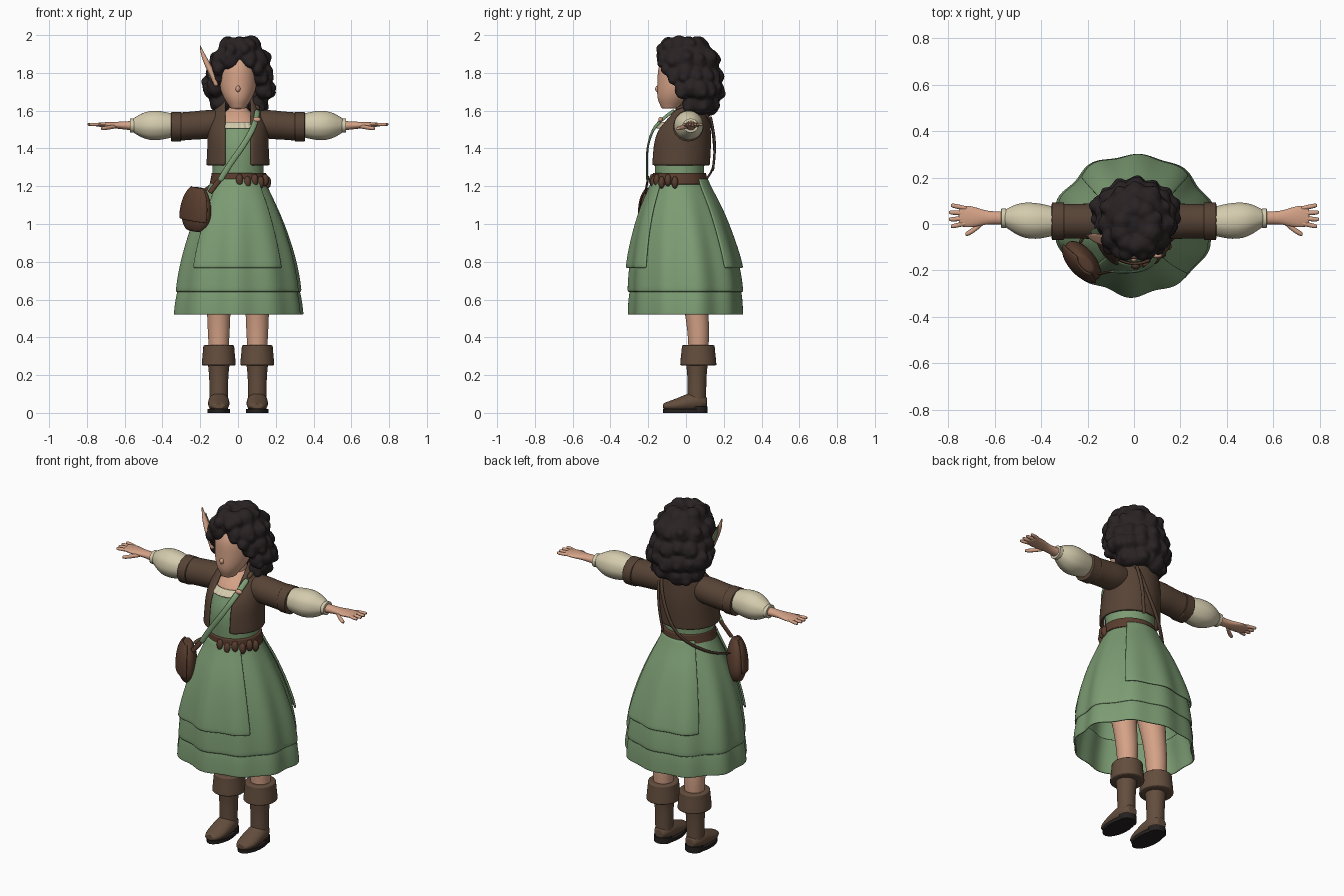
import bpy, bmesh, math, random
from mathutils import Vector, Matrix

if "Cube" in bpy.data.objects:
    bpy.data.objects.remove(bpy.data.objects["Cube"])
random.seed(4)
made = []


def material(name, red, green, blue):
    mat = bpy.data.materials.new(name)
    mat.use_nodes = True
    mat.diffuse_color = (red, green, blue, 1)
    mat.node_tree.nodes["Principled BSDF"].inputs["Base Color"].default_value = mat.diffuse_color
    return mat


GREEN = material("sage_green", .2, .33, .17)
JACKET = material("jacket_brown", .095, .056, .036)
BOOT = material("boot_brown", .125, .075, .047)
LEATHER = material("red_brown_leather", .1, .047, .028)
SKIN = material("skin", .66, .36, .24)
CREAM = material("cream", .66, .6, .42)
HAIR = material("black_brown_hair", .022, .016, .017)
SOLE = material("dark_sole", .018, .015, .014)


def along(values, t):
    """Smooth curve through evenly spaced values, or a constant."""
    if not isinstance(values, tuple):
        return values
    last = len(values) - 1
    i = min(int(t * last), last - 1)
    f = t * last - i
    a, b, c, d = (values[min(max(k, 0), last)] for k in range(i - 1, i + 3))
    return b + f / 2 * (c - a + f * (2 * a - 5 * b + 4 * c - d + f * (3 * (b - c) + d - a)))


def finish(name, bm, mat, levels=1, thick=0):
    bmesh.ops.recalc_face_normals(bm, faces=bm.faces)
    mesh = bpy.data.meshes.new(name)
    bm.to_mesh(mesh)
    bm.free()
    mesh.materials.append(mat)
    ob = bpy.data.objects.new(name, mesh)
    bpy.context.collection.objects.link(ob)
    if thick:
        shell = ob.modifiers.new("thickness", "SOLIDIFY")
        shell.thickness, shell.offset = thick, 0
    if levels:
        smooth = ob.modifiers.new("smooth", "SUBSURF")
        smooth.levels = smooth.render_levels = levels
    made.append(ob)
    return ob


def loft(name, mat, start, end, wide, deep=None, u=0, v=0, axis="Z", sides=18, steps=8,
         arc=None, cap=True, folds=None, round_off=None, grow=0, until=1, **finishing):
    """Skin of ellipses along an axis; the radii and the centre u, v follow smooth curves."""
    bm = bmesh.new()
    rows = []
    for step in range(steps + 1):
        t = until * (1 - math.cos(math.pi * step / steps)) / 2
        p = start + (end - start) * t
        radius_u = along(wide, t) + grow
        radius_v = along(wide if deep is None else deep, t) + grow
        low, high = arc(radius_u) if arc else (0, math.tau)
        row = []
        for i in range(sides + 1 if arc else sides):
            angle = low + (high - low) * i / sides
            k = folds(angle, p) if folds else 1
            if round_off:
                k *= max(.15, 1 - abs(2 * t - 1) ** round_off) ** (1 / round_off)
            a = along(u, t) + radius_u * k * math.sin(angle)
            b = along(v, t) - radius_v * k * math.cos(angle)
            row.append(bm.verts.new({"X": (p, a, b), "Y": (a, p, b), "Z": (a, b, p)}[axis]))
        rows.append(row)
    for lower, upper in zip(rows, rows[1:]):
        for i in range(sides):
            j = (i + 1) % len(lower)
            bm.faces.new((lower[i], lower[j], upper[j], upper[i]))
    if cap and not arc:
        bm.faces.new(rows[0])
        bm.faces.new(rows[-1])
    return finish(name, bm, mat, **finishing)


def strap(name, mat, width, x, y, z, steps=14):
    """Flat ribbon along a curve, facing away from the middle of the chest."""
    bm = bmesh.new()
    points = [Vector([along(c, i / steps) for c in (x, y, z)]) for i in range(steps + 1)]
    edges = []
    for i, point in enumerate(points):
        tangent = points[min(i + 1, steps)] - points[max(i - 1, 0)]
        side = tangent.cross(point - Vector((0, 0, 1.38))).normalized() * width / 2
        edges.append((bm.verts.new(point - side), bm.verts.new(point + side)))
    for a, b in zip(edges, edges[1:]):
        bm.faces.new((a[0], a[1], b[1], b[0]))
    finish(name, bm, mat, thick=.012)


def blob(bm, position, size, detail=2):
    place = Matrix.Translation(position) @ Matrix.Diagonal((*size, 1))
    bmesh.ops.create_icosphere(bm, subdivisions=detail, radius=1, matrix=place)


def lump(name, mat, position, size):
    bm = bmesh.new()
    blob(bm, position, size)
    finish(name, bm, mat, levels=0)


# Legs and boots
for sign, side in ((-1, "right"), (1, "left")):
    x = sign * .102
    loft(side + "_leg", SKIN, .3, .75, (.052, .06, .066, .08), u=x, v=(.065, .065, .045, .02))
    loft(side + "_boot_shaft", BOOT, .03, .29, (.049, .05, .052, .062), u=x, v=.058)
    loft(side + "_boot_cuff", BOOT, .25, .36, (.092, .083), (.098, .088), u=x, v=.065)
    loft(side + "_boot_foot", BOOT, .112, -.122, .058, (.052, .056, .046, .034, .03), axis="Y",
         u=x, v=(.057, .061, .051, .039, .035), round_off=3)
    loft(side + "_sole", SOLE, 0, .02, .06, .117, u=x, v=-.005, steps=2, levels=0)
    loft(side + "_heel", SOLE, 0, .035, .05, .045, u=x, v=.07, steps=2, levels=0)


# Skirt layers share one outline and one set of folds
def folds(angle, z):
    wave = .028 * math.cos(10 * angle + .6) + .012 * math.cos(7 * angle)
    return 1 + wave * min(1, (1.24 - z) / .4)


outline = dict(start=1.24, end=.64, wide=(.135, .205, .263, .305, .328),
               deep=(.128, .195, .245, .28, .295), v=(-.032, -.025, -.016, -.006, 0), folds=folds)
loft("main_skirt", GREEN, sides=72, cap=False, thick=.01, **outline)
loft("lower_hem", GREEN, .72, .52, (.3, .325, .338), (.27, .288, .294), sides=72, cap=False,
     folds=folds, thick=.01)
for name, middle in (("front_overskirt", 0), ("back_overskirt", math.pi)):
    loft(name, GREEN, sides=32, grow=.014, until=.79, thick=.012,
         arc=lambda wide: (middle - .8, middle + .8), **outline)

# Bodice, neckline and neck
loft("bodice", GREEN, 1.2, 1.53, (.142, .135, .132, .115), (.13, .132, .138, .112),
     v=(-.032, -.035, -.028, -.01), sides=24)
loft("chest", SKIN, 1.5, 1.62, (.11, .1, .045), (.11, .095, .045), v=(-.02, 0, .018))
loft("neck", SKIN, 1.58, 1.7, .044, v=.008)
loft("lace_neckline", CREAM, 1.505, 1.54, (.132, .112), (.134, .113), v=(-.02, -.008), sides=28,
     steps=3, arc=lambda wide: (-.65, .65), thick=.01,
     folds=lambda angle, z: 1 + .02 * math.cos(28 * angle))


# Open jacket with standing collar
def opening(wide):
    gap = math.asin(min(.9, .066 / wide))
    return gap, math.tau - gap


loft("jacket", JACKET, 1.31, 1.67, (.16, .155, .152, .13, .08), (.154, .154, .145, .1, .07),
     v=(-.035, -.03, -.02, .015, .04), sides=32, steps=10, arc=opening, thick=.016)

# Sleeves, puffs, arms and hands
for sign, side in ((-1, "right"), (1, "left")):
    def arm(part, mat, start, end, wide, deep=None, **options):
        loft(side + part, mat, sign * start, sign * end, wide, deep, axis="X", **options)

    arm("_jacket_sleeve", JACKET, .07, .31, (.065, .078, .076, .076), u=.012,
        v=(1.535, 1.528, 1.522, 1.516))
    arm("_jacket_sleeve_cuff", JACKET, .3, .355, .082, .079, u=.012, v=1.515)
    arm("_puff_sleeve", CREAM, .33, .56, (.06, .074, .081, .07, .036), u=(.012, .014, .025), v=1.522,
        folds=lambda angle, x: 1 + .02 * math.cos(9 * angle))
    arm("_puff_band", CREAM, .55, .572, .042, .038, u=.025, v=1.521)
    arm("_forearm_and_palm", SKIN, .53, .755, (.032, .028, .03, .048, .044),
        (.027, .023, .018, .015, .009), u=(.025, .028, .034), v=(1.52, 1.526))
    for finger in range(4):
        root = .002 + .022 * finger
        spread = (finger - 1.5) * .008
        arm("_finger_%d" % (finger + 1), SKIN, .72, .8 - abs(spread), .011, .01,
            u=(root, root + spread), v=1.527, sides=8, round_off=4)
    arm("_thumb", SKIN, .64, .725, .014, .012, u=(.012, -.02, -.044), v=(1.517, 1.505),
        sides=8, round_off=4)

# Belt with a row of small pouches
loft("belt", LEATHER, 1.208, 1.272, (.156, .145), (.146, .142), u=.005, v=-.034, sides=28)
bm = bmesh.new()
for i in range(6):
    angle = .05 + i * .27
    blob(bm, (.158 * math.sin(angle), -.034 - .145 * math.cos(angle), 1.232 - .012 * (i % 2)),
         (.02, .018, .034))
finish("belt_pouches", bm, LEATHER, levels=0)

# Shoulder bag, its flap and straps
shape = dict(start=-.115, end=.12, wide=(.095, .105, .095, .07), deep=(.05, .055, .05, .035), round_off=4)
bag = loft("bag", LEATHER, **shape)
flap = loft("bag_flap", LEATHER, grow=.006, until=.75, arc=lambda wide: (-1.3, 1.3), thick=.009,
            **{**shape, "start": .12, "end": -.115, "wide": shape["wide"][::-1], "deep": shape["deep"][::-1]})
for ob in (bag, flap):
    ob.location = (-.218, -.16, 1.075)
    ob.rotation_euler = (0, math.radians(8), math.radians(-49))
strap("chest_strap", GREEN, .034, (.105, .085, .03, -.04, -.1), (-.06, -.16, -.2, -.207, -.205),
      (1.605, 1.52, 1.42, 1.32, 1.225))
strap("front_bag_strap", LEATHER, .03, (-.085, -.15), (-.2, -.215), (1.25, 1.165))
strap("back_strap", JACKET, .026, (.105, .1, .08, .03, -.05, -.17, -.235),
      (-.06, .03, .12, .148, .14, .04, -.09), (1.605, 1.635, 1.57, 1.42, 1.28, 1.18, 1.14))
strap("hanging_strap", JACKET, .022, (.09, .05), (.13, .152, .142), (1.57, 1.28))
lump("strap_clasp", SKIN, (.1, -.135, 1.553), (.022, .012, .014))

# Head, nose, pointed ear and leaf
loft("head", SKIN, 1.61, 1.94, (.04, .075, .097, .1, .097, .08, .03),
     (.045, .09, .115, .12, .117, .1, .04), v=(-.085, -.063, -.038, -.032, -.03, -.02, 0),
     sides=24, steps=12)
lump("nose", SKIN, (0, -.15, 1.715), (.013, .014, .018))
loft("pointed_ear", SKIN, 1.73, 1.945, (.012, .019, .016, .003), (.015, .024, .018, .003),
     u=(-.115, -.2), v=(-.075, -.05), sides=10)
loft("hair_leaf", GREEN, 1.75, 1.91, (.006, .008, .002), (.01, .02, .002), u=(-.14, -.187), v=-.035, sides=8)

# Curly hair: overlapping curls fused into one surface
bm = bmesh.new()
blob(bm, (.008, .03, 1.84), (.145, .14, .14), 3)
curls = 11
for row, (wide, deep, face_gap) in enumerate(((.105, .07, 60), (.15, .11, 58), (.135, .125, 52),
                                              (.112, .122, 26), (.065, .08, 0))):
    for i in range(curls):
        angle = math.radians(face_gap + (360 - 2 * face_gap) * i / (curls - 1))
        size = .05 * random.uniform(.88, 1.12)
        centre = Vector((.008 + wide * math.sin(angle), .06 - .018 * row - deep * math.cos(angle),
                         1.64 + .075 * row + random.uniform(-.012, .012)))
        blob(bm, centre, (size, size, size * 1.1))
        # Small ringlet on each curl
        turn = angle + random.uniform(-.25, .25)
        ringlet = Vector((math.sin(turn), -math.cos(turn), random.uniform(-1, 1))) * size * .55
        blob(bm, centre + ringlet, [size * .55] * 3)
for sign in (-1, 1):
    # Fringe parted in the middle
    for i in range(3):
        blob(bm, (sign * (.035 + .035 * i), -.12 + .012 * i, 1.925 - .052 * i), (.032, .04, .036))
hair = finish("curly_hair", bm, HAIR, levels=0)
fuse = hair.modifiers.new("fuse", "REMESH")
fuse.mode, fuse.voxel_size, fuse.use_smooth_shade = "VOXEL", .008, True
relax = hair.modifiers.new("relax", "SMOOTH")
relax.factor, relax.iterations = .5, 2

# Smooth shading that keeps sharp rims
bpy.ops.object.select_all(action="DESELECT")
for ob in made:
    ob.select_set(True)
bpy.context.view_layer.objects.active = made[0]
bpy.ops.object.shade_smooth_by_angle(angle=math.radians(50))
